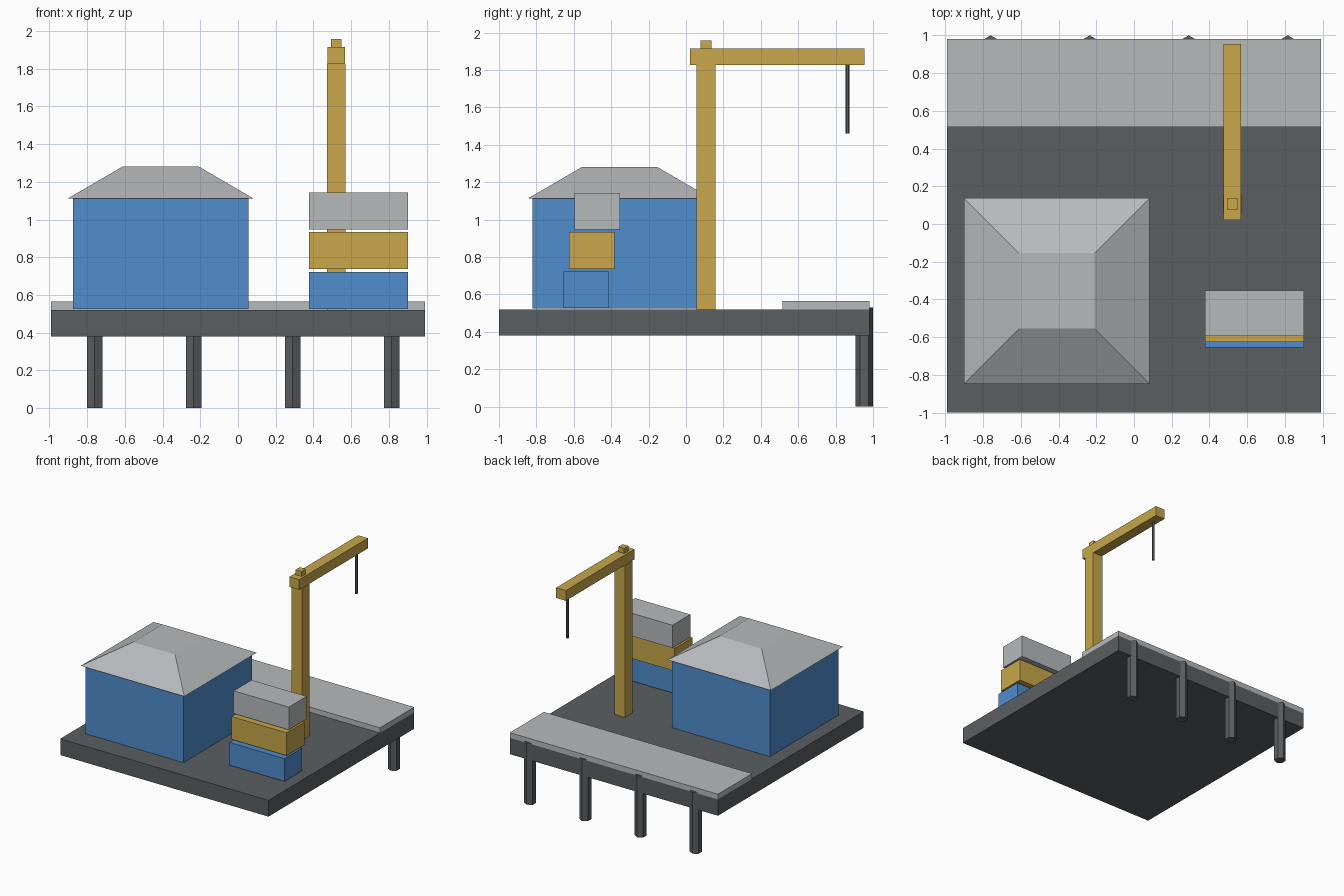
import bpy
import math

if "Cube" in bpy.data.objects:
    bpy.data.objects.remove(bpy.data.objects["Cube"], do_unlink=True)


def material(name, rgb):
    m = bpy.data.materials.new(name)
    m.use_nodes = True
    m.diffuse_color = (*rgb, 1)
    m.node_tree.nodes["Principled BSDF"].inputs["Base Color"].default_value = (*rgb, 1)
    return m


blue = material("blue paint", (0.08, 0.27, 0.61))
yellow = material("crane yellow", (0.58, 0.39, 0.07))
pale = material("pale grey", (0.47, 0.49, 0.50))
dark = material("dark concrete", (0.105, 0.115, 0.122))


def finish(name, mat):
    obj = bpy.context.object
    obj.name = obj.data.name = name
    obj.data.materials.append(mat)
    bpy.ops.object.transform_apply(location=False, rotation=True, scale=True)
    return obj


def box(name, mat, xs, ys, zs):
    spans = (xs, ys, zs)
    bpy.ops.mesh.primitive_cube_add(size=1, location=[(a + b) / 2 for a, b in spans])
    bpy.context.object.scale = [b - a for a, b in spans]
    return finish(name, mat)


def prism(name, mat, x, y, zs, radius, sides=6):
    bpy.ops.mesh.primitive_cylinder_add(
        vertices=sides, radius=radius, depth=zs[1] - zs[0], location=(x, y, sum(zs) / 2))
    return finish(name, mat)


# Quay deck with raised apron along the back edge
deck_top = 0.52
box("deck", dark, (-0.99, 0.99), (-1, 0.98), (0.38, deck_top))
box("apron", pale, (-0.99, 0.99), (0.515, 0.98), (deck_top, 0.565))

# Row of hexagonal piles
for i in range(4):
    prism(f"pile_{i + 1}", dark, -0.76 + 0.525 * i, 0.953, (0, 0.53), 0.047)

# Warehouse with a truncated hip roof
box("warehouse", blue, (-0.875, 0.055), (-0.82, 0.11), (0.525, 1.112))
bpy.ops.mesh.primitive_cone_add(
    vertices=4, radius1=0.492 * math.sqrt(2), radius2=0.2 * math.sqrt(2), depth=0.17,
    location=(-0.41, -0.355, 1.197), rotation=(0, 0, math.pi / 4))
finish("warehouse_roof", pale)

# Staggered stack of containers
for i, (name, mat) in enumerate((("lower", blue), ("middle", yellow), ("upper", pale))):
    y, z = -0.655 + 0.03 * i, 0.527 + 0.21 * i
    box(f"{name}_container", mat, (0.376, 0.9), (y, y + 0.242), (z, z + 0.196))

# Crane reaching over the back edge
box("crane_tower", yellow, (0.471, 0.571), (0.055, 0.157), (deck_top, 1.826))
box("crane_boom", yellow, (0.475, 0.567), (0.022, 0.954), (1.826, 1.914))
box("crane_cap", yellow, (0.493, 0.549), (0.078, 0.135), (1.914, 1.958))
prism("hoist_cable", dark, 0.521, 0.864, (1.46, 1.826), 0.011)
